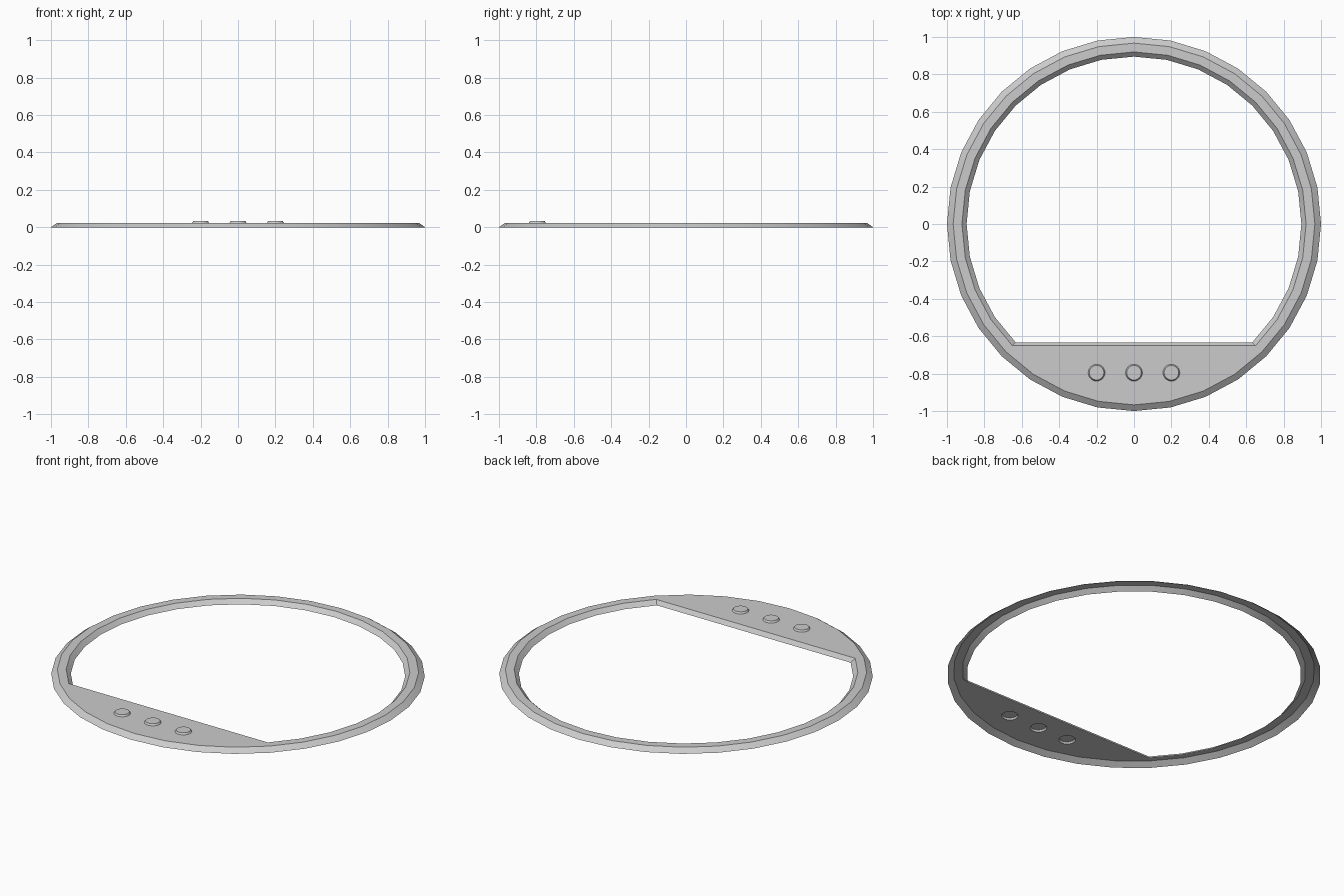
import bpy, bmesh
from math import cos, sin, pi, radians

if "Cube" in bpy.data.objects:
    bpy.data.objects.remove(bpy.data.objects["Cube"])

SIDES = 32
TOP = 0.024
BUTTON_X = (-0.2, 0.0, 0.2)
BUTTON_Y = -0.795
BUTTON_SIDES = 24


def circle(bm, r, z, n, cx=0.0, cy=0.0):
    return [bm.verts.new((cx + r * cos(2 * pi * i / n), cy + r * sin(2 * pi * i / n), z))
            for i in range(n)]


def bridge(bm, outer, inner):
    n = len(outer)
    for i in range(n):
        j = (i + 1) % n
        bm.faces.new((outer[i], outer[j], inner[j], inner[i]))


def finish(bm, name):
    mesh = bpy.data.meshes.new(name)
    bm.to_mesh(mesh)
    bm.free()
    obj = bpy.data.objects.new(name, mesh)
    bpy.context.collection.objects.link(obj)
    bpy.ops.object.select_all(action='DESELECT')
    obj.select_set(True)
    bpy.context.view_layer.objects.active = obj
    bpy.ops.object.shade_smooth_by_angle(angle=radians(30))
    return obj


# Bezel: open-bottomed sheet, bevelled outside and inside
bm = bmesh.new()
base = circle(bm, 1.0, 0.0, SIDES)
crest = circle(bm, 0.967, TOP, SIDES)
bridge(bm, base, crest)

# Opening: circle cut straight across from 225 to 315 degrees
first, last = SIDES * 7 // 8, SIDES * 5 // 8
arc = [i % SIDES for i in range(first, SIDES + last + 1)]


def opening(r, z):
    return [bm.verts.new((r * cos(2 * pi * i / SIDES), r * sin(2 * pi * i / SIDES), z))
            for i in arc]


lip = opening(0.92, TOP)
inner = opening(0.895, 0.0)
bridge(bm, lip, inner)
for k in range(len(arc) - 1):
    a, b = arc[k], arc[k + 1]
    bm.faces.new((crest[a], crest[b], lip[k + 1], lip[k]))

# Control panel: flat fill with round holes under the buttons
loops = [[lip[-1]] + crest[last:first + 1] + [lip[0]]]
loops += [circle(bm, 0.045, TOP, BUTTON_SIDES, x, BUTTON_Y) for x in BUTTON_X]
edges = []
for loop in loops:
    for a, b in zip(loop, loop[1:] + loop[:1]):
        edges.append(bm.edges.get((a, b)) or bm.edges.new((a, b)))
bmesh.ops.triangle_fill(bm, use_beauty=True, use_dissolve=False,
                        edges=edges, normal=(0, 0, 1))
finish(bm, "bezel")

# Buttons: shallow tapered caps
for n, x in enumerate(BUTTON_X):
    bm = bmesh.new()
    low = circle(bm, 0.045, TOP, BUTTON_SIDES, x, BUTTON_Y)
    high = circle(bm, 0.039, 0.034, BUTTON_SIDES, x, BUTTON_Y)
    bridge(bm, low, high)
    bm.faces.new(high)
    finish(bm, f"button_{n + 1}")
